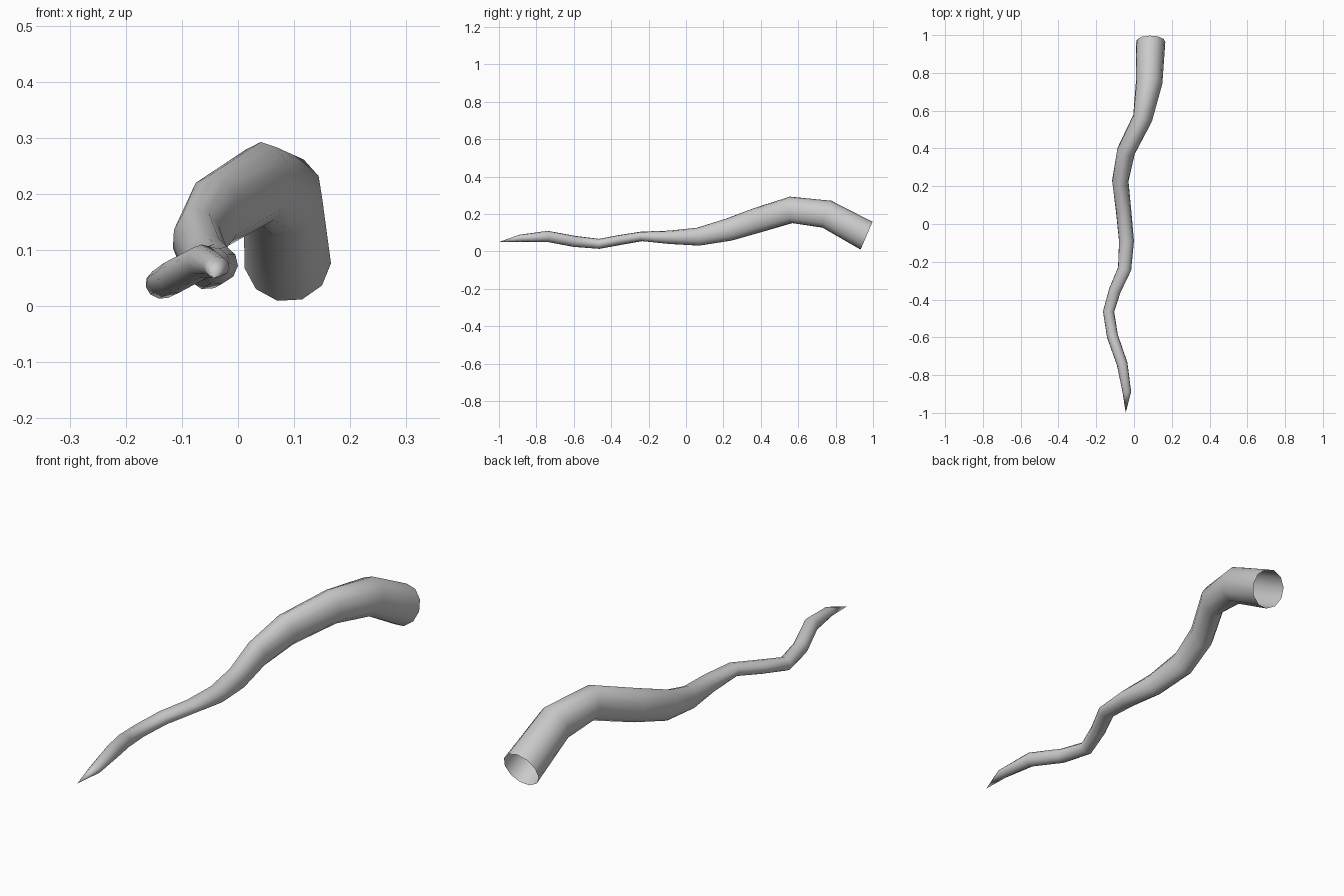
import bpy, bmesh, math
from mathutils import Vector

if "Cube" in bpy.data.objects:
    bpy.data.objects.remove(bpy.data.objects["Cube"])

SIDES = 11
# Rings along the root: centre x, y, z, half width, half height
RINGS = [
    (0.088, 0.965, 0.083, 0.078, 0.082),
    (0.080, 0.752, 0.198, 0.071, 0.077),
    (0.045, 0.560, 0.221, 0.053, 0.072),
    (-0.043, 0.384, 0.167, 0.049, 0.068),
    (-0.073, 0.227, 0.115, 0.044, 0.061),
    (-0.055, 0.065, 0.078, 0.041, 0.049),
    (-0.040, -0.090, 0.075, 0.040, 0.036),
    (-0.050, -0.237, 0.080, 0.036, 0.026),
    (-0.102, -0.353, 0.061, 0.032, 0.027),
    (-0.135, -0.464, 0.040, 0.030, 0.027),
    (-0.114, -0.595, 0.053, 0.030, 0.030),
    (-0.063, -0.740, 0.080, 0.029, 0.030),
    (-0.038, -0.890, 0.070, 0.023, 0.019),
]
TIP = Vector((-0.044, -1.0, 0.05))

bm = bmesh.new()
centres = [Vector(r[:3]) for r in RINGS] + [TIP]
loops = []
for i, (x, y, z, w, h) in enumerate(RINGS):
    # Ring lies across the path; the thick end has its own slant
    t = (centres[i - 1] - centres[i + 1]) if i else Vector((0, 1, -0.43))
    t.normalize()
    side = t.cross(Vector((0, 0, 1))).normalized()
    up = side.cross(t)
    loop = []
    for k in range(SIDES):
        a = math.radians(-5) + math.tau * k / SIDES
        loop.append(bm.verts.new(centres[i] + side * w * math.cos(a) + up * h * math.sin(a)))
    loops.append(loop)

# Walls between rings, open at the thick end
for a, b in zip(loops, loops[1:]):
    for k in range(SIDES):
        n = (k + 1) % SIDES
        bm.faces.new((a[k], a[n], b[n], b[k]))
# Pointed tip
tip = bm.verts.new(TIP)
last = loops[-1]
for k in range(SIDES):
    bm.faces.new((last[k], last[(k + 1) % SIDES], tip))
bmesh.ops.recalc_face_normals(bm, faces=bm.faces)
for f in bm.faces:
    f.smooth = True

mesh = bpy.data.meshes.new("root")
bm.to_mesh(mesh)
bm.free()
root = bpy.data.objects.new("root", mesh)
bpy.context.collection.objects.link(root)
